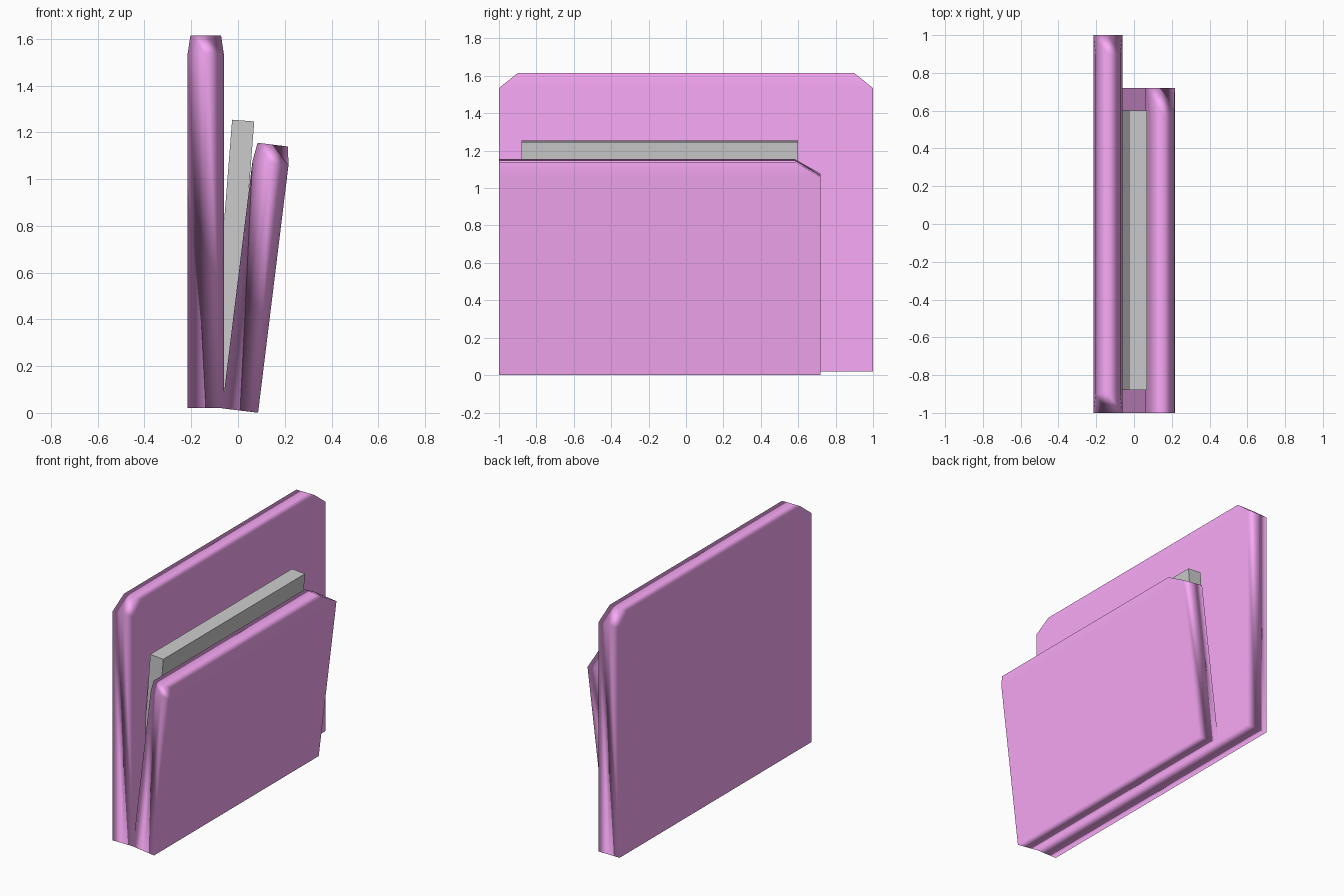
import bpy, bmesh, math
from mathutils import Matrix

if "Cube" in bpy.data.objects:
    bpy.data.objects.remove(bpy.data.objects["Cube"])

purple = bpy.data.materials.new("purple")
purple.diffuse_color = (0.95, 0.40, 0.93, 1)
purple.use_nodes = True
purple.node_tree.nodes["Principled BSDF"].inputs["Base Color"].default_value = purple.diffuse_color


def panel(name, y0, y1, height, cut0, cut1, thick, matrix):
    """Upright board with cut top corners, a middle edge loop and a slightly thinned top."""
    drop, thin, h = 0.08, 0.012, thick / 2
    outline = [(y0, 0), (y1, 0), (y1, height - drop),
               (y1 - cut1, height), (y0 + cut0, height), (y0, height - drop)]
    bm = bmesh.new()
    rings = []
    for side in (-1, 0, 1):
        rings.append([bm.verts.new((side * (h - (thin if z == height else 0)), y, z))
                      for y, z in outline])
    for a, b in zip(rings, rings[1:]):
        for i in range(6):
            j = (i + 1) % 6
            bm.faces.new((a[i], a[j], b[j], b[i]))
    for r in (rings[0], rings[2]):
        bm.faces.new((r[0], r[1], r[2], r[5]))
        bm.faces.new((r[2], r[3], r[4], r[5]))
    bmesh.ops.recalc_face_normals(bm, faces=bm.faces[:])
    for f in bm.faces:
        f.smooth = True
    mesh = bpy.data.meshes.new(name)
    bm.to_mesh(mesh)
    bm.free()
    mesh.materials.append(purple)
    ob = bpy.data.objects.new(name, mesh)
    bpy.context.collection.objects.link(ob)
    ob.matrix_world = matrix
    # big flat faces stay flat, rims shade round
    mod = ob.modifiers.new("weighted", 'WEIGHTED_NORMAL')
    mod.weight = 100
    return ob


def leaning(x, z, degrees):
    return Matrix.Translation((x, 0, z)) @ Matrix.Rotation(math.radians(degrees), 4, 'Y')


# upright back cover and shorter leaning front cover
panel("back_cover", -1, 1, 1.595, 0.10, 0.10, 0.155, leaning(-0.138, 0.02, 0))
panel("front_cover", -1, 0.72, 1.146, 0, 0.14, 0.155, leaning(0.009, 0.010, 7))

# sheet of paper between the covers
bpy.ops.mesh.primitive_cube_add(size=1)
paper = bpy.context.object
paper.name = "paper_sheet"
paper.data.transform(Matrix.Translation((0, -0.14, 0.6)) @ Matrix.Diagonal((0.095, 1.48, 1.2, 1)))
paper.matrix_world = leaning(-0.072, 0.054, 4.5)
